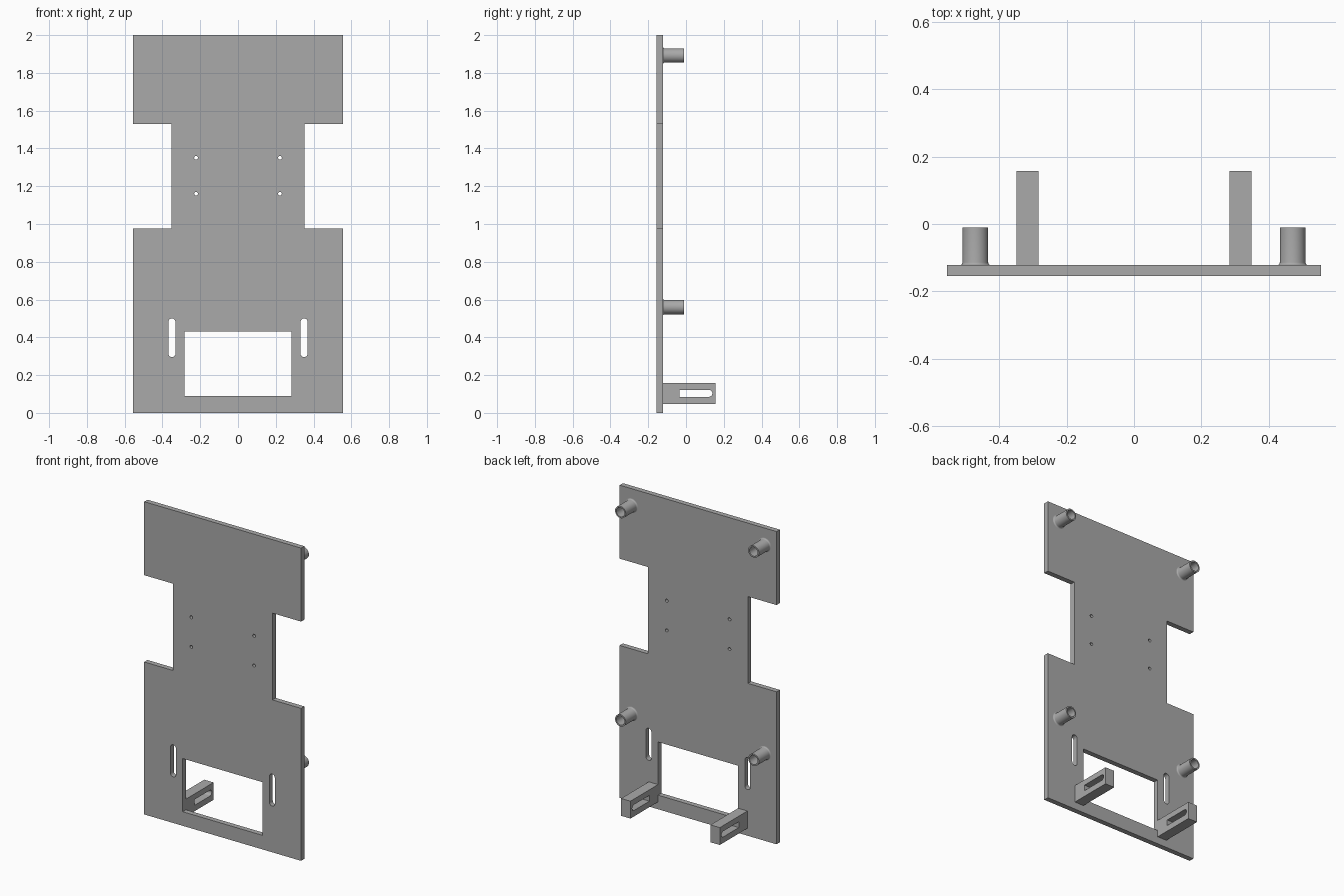
import bpy, bmesh
from math import pi, cos, sin

cube = bpy.data.objects.get("Cube")
if cube:
    bpy.data.objects.remove(cube, do_unlink=True)

grey = bpy.data.materials.new("plain grey")
grey.use_nodes = True
colour = (0.4, 0.4, 0.4, 1)
grey.diffuse_color = colour
grey.node_tree.nodes["Principled BSDF"].inputs["Base Color"].default_value = colour

BACK = -0.122          # rear face of the plate
THICK = 0.033


def rect(u0, u1, v0, v1):
    return [(u0, v0), (u1, v0), (u1, v1), (u0, v1)]


def arc(u, v, r, start, sweep, n):
    return [(u + r * cos(start + sweep * i / n), v + r * sin(start + sweep * i / n))
            for i in range(n + 1)]


def circle(u, v, r, n=16):
    return arc(u, v, r, 0, 2 * pi, n)[:-1]


def finish(obj):
    """Weld, fix normals, assign the colour and smooth the round walls."""
    bm = bmesh.new()
    bm.from_mesh(obj.data)
    bmesh.ops.remove_doubles(bm, verts=bm.verts, dist=0.0001)
    bmesh.ops.recalc_face_normals(bm, faces=bm.faces)
    bm.to_mesh(obj.data)
    bm.free()
    obj.data.materials.clear()
    obj.data.materials.append(grey)
    bpy.ops.object.select_all(action='DESELECT')
    obj.select_set(True)
    bpy.context.view_layer.objects.active = obj
    bpy.ops.object.shade_smooth_by_angle(angle=0.6)


def sheet(name, loops, depth, location, rotation):
    """Extruded flat outline; every loop after the first is a cutout."""
    curve = bpy.data.curves.new(name, 'CURVE')
    curve.dimensions = '2D'
    curve.fill_mode = 'BOTH'
    curve.extrude = depth / 2
    for loop in loops:
        spline = curve.splines.new('POLY')
        spline.points.add(len(loop) - 1)
        for point, (u, v) in zip(spline.points, loop):
            point.co = (u, v, 0, 1)
        spline.use_cyclic_u = True
    obj = bpy.data.objects.new(name, curve)
    bpy.context.collection.objects.link(obj)
    obj.location, obj.rotation_euler = location, rotation
    bpy.ops.object.select_all(action='DESELECT')
    obj.select_set(True)
    bpy.context.view_layer.objects.active = obj
    bpy.ops.object.convert(target='MESH')
    finish(bpy.context.object)


# Main plate: notched waist, window, two slots and four screw holes
half = [(0.555, 0), (0.555, 0.975), (0.353, 0.975), (0.353, 1.53), (0.555, 1.53), (0.555, 2)]
outline = half + [(-x, z) for x, z in reversed(half)]
loops = [outline, rect(-0.283, 0.283, 0.09, 0.43)]
for side in (-1, 1):
    x, r = side * 0.35, 0.019
    loops.append(arc(x, 0.481, r, 0, pi, 10) + arc(x, 0.314, r, pi, pi, 10))
    loops += [circle(side * 0.222, z, 0.01) for z in (1.16, 1.35)]
sheet("back_plate", loops, THICK, (0, BACK - THICK / 2, 0), (pi / 2, 0, 0))

# Slotted brackets standing off the rear of the plate
slot = [(-0.035, 0.122), (-0.035, 0.085)] + arc(0.121, 0.1035, 0.0185, -pi / 2, pi, 10)
for side, label in ((1, "left"), (-1, "right")):
    sheet(label + "_bracket", [rect(BACK, 0.157, 0.047, 0.158), slot], 0.066,
          (side * 0.316, 0, 0), (pi / 2, 0, pi / 2))


# Hollow standoffs with a small fillet at the base
def standoff(name, x, z, n=32):
    r, bore, fillet, tip = 0.038, 0.029, 0.008, -0.01
    profile = [(0, BACK), (bore, BACK), (bore, tip), (r, tip)]
    profile += arc(r + fillet, BACK + fillet, fillet, pi, pi / 2, 5)
    bm = bmesh.new()
    verts = [bm.verts.new((p, y, 0)) for p, y in profile]
    edges = [bm.edges.new(pair) for pair in zip(verts, verts[1:])]
    bmesh.ops.spin(bm, geom=verts + edges, cent=(0, 0, 0), axis=(0, 1, 0),
                   angle=2 * pi, steps=n)
    mesh = bpy.data.meshes.new(name)
    bm.to_mesh(mesh)
    bm.free()
    obj = bpy.data.objects.new(name, mesh)
    bpy.context.collection.objects.link(obj)
    obj.location = (x, 0, z)
    finish(obj)


for side, label in ((1, "left"), (-1, "right")):
    for z, level in ((1.892, "upper"), (0.56, "lower")):
        standoff(f"{level}_{label}_standoff", side * 0.471, z)
